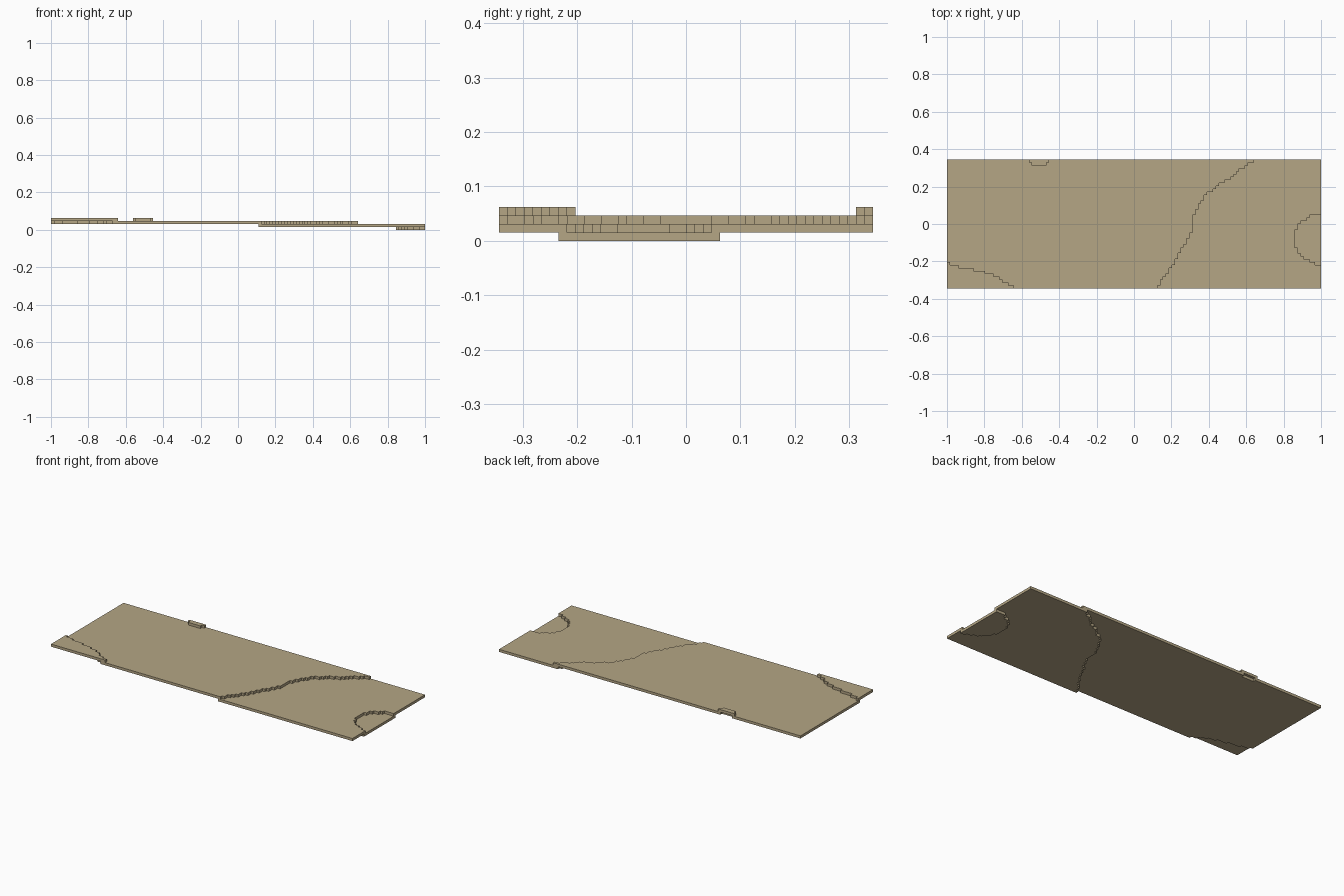
import bpy, bmesh, math

default = bpy.data.objects.get("Cube")
if default:
    bpy.data.objects.remove(default, do_unlink=True)

CELL = 1 / 64          # edge length of one block
NX, NY = 128, 44       # blocks along x and y

# Contour lines between the terraces
SLOPE = [(-0.344, 0.12), (-0.235, 0.198), (-0.15, 0.246), (-0.10, 0.278),
         (-0.05, 0.303), (0.03, 0.316), (0.09, 0.342), (0.15, 0.38),
         (0.20, 0.444), (0.245, 0.513), (0.28, 0.556), (0.344, 0.645)]    # y -> x
CORNER = [(-1.0, -0.205), (-0.97, -0.222), (-0.89, -0.235), (-0.80, -0.257),
          (-0.73, -0.283), (-0.70, -0.305), (-0.64, -0.338)]              # x -> y
HOLLOW = [(-0.217, 0.985), (-0.203, 0.957), (-0.18, 0.909), (-0.15, 0.877),
          (-0.107, 0.859), (-0.04, 0.859), (0.0, 0.887), (0.027, 0.92),
          (0.045, 0.955)]                                                 # y -> x


def along(line, t):
    """Value of a contour line at t, straight between its points."""
    for (a, va), (b, vb) in zip(line, line[1:]):
        if t <= b:
            return va + (vb - va) * max(0, (t - a) / (b - a))
    return line[-1][1]


def level(i, j):
    """Terrace number (0 lowest, 3 highest) of a block column."""
    x, y = -1 + (i + 0.5) * CELL, (j + 0.5 - NY / 2) * CELL
    if x < -0.64 and y < along(CORNER, x):
        return 3
    if (j == NY - 1 and -0.5625 < x < -0.453) or (j == NY - 2 and -0.547 < x < -0.469):
        return 3
    if x < along(SLOPE, y):
        return 2
    if -0.219 < y < 0.047 and x > along(HOLLOW, y):
        return 0
    return 1


# Fill each column down to its lowest neighbour so the terraces join up
SIDES = [(1, 0), (-1, 0), (0, 1), (0, -1)]
top = {(i, j): level(i, j) for i in range(NX) for j in range(NY)}
blocks = set()
for (i, j), h in top.items():
    low = min([h] + [top.get((i + a, j + b), h) for a, b in SIDES])
    blocks.update((i, j, k) for k in range(low, h + 1))

# Outer faces of the blocks, corners listed counter-clockwise from outside
FACES = {
    (1, 0, 0): [(1, 0, 0), (1, 1, 0), (1, 1, 1), (1, 0, 1)],
    (-1, 0, 0): [(0, 0, 0), (0, 0, 1), (0, 1, 1), (0, 1, 0)],
    (0, 1, 0): [(0, 1, 0), (0, 1, 1), (1, 1, 1), (1, 1, 0)],
    (0, -1, 0): [(0, 0, 0), (1, 0, 0), (1, 0, 1), (0, 0, 1)],
    (0, 0, 1): [(0, 0, 1), (1, 0, 1), (1, 1, 1), (0, 1, 1)],
    (0, 0, -1): [(0, 0, 0), (0, 1, 0), (1, 1, 0), (1, 0, 0)],
}
bm = bmesh.new()
verts = {}


def corner(i, j, k):
    if (i, j, k) not in verts:
        verts[i, j, k] = bm.verts.new((-1 + i * CELL, (j - NY / 2) * CELL, k * CELL))
    return verts[i, j, k]


for i, j, k in sorted(blocks):
    for (a, b, c), quad in FACES.items():
        if (i + a, j + b, k + c) not in blocks:
            bm.faces.new([corner(i + p, j + q, k + r) for p, q, r in quad])

# Merge the flat areas into large faces
bmesh.ops.dissolve_limit(bm, angle_limit=math.radians(1), verts=bm.verts[:], edges=bm.edges[:])

mesh = bpy.data.meshes.new("terraced_ground")
bm.to_mesh(mesh)
bm.free()
ground = bpy.data.objects.new("terraced_ground", mesh)
bpy.context.scene.collection.objects.link(ground)

# Sandy ground colour
sand = bpy.data.materials.new("sand")
sand.use_nodes = True
colour = (0.46, 0.38, 0.235, 1)
sand.diffuse_color = colour
sand.node_tree.nodes["Principled BSDF"].inputs["Base Color"].default_value = colour
mesh.materials.append(sand)
